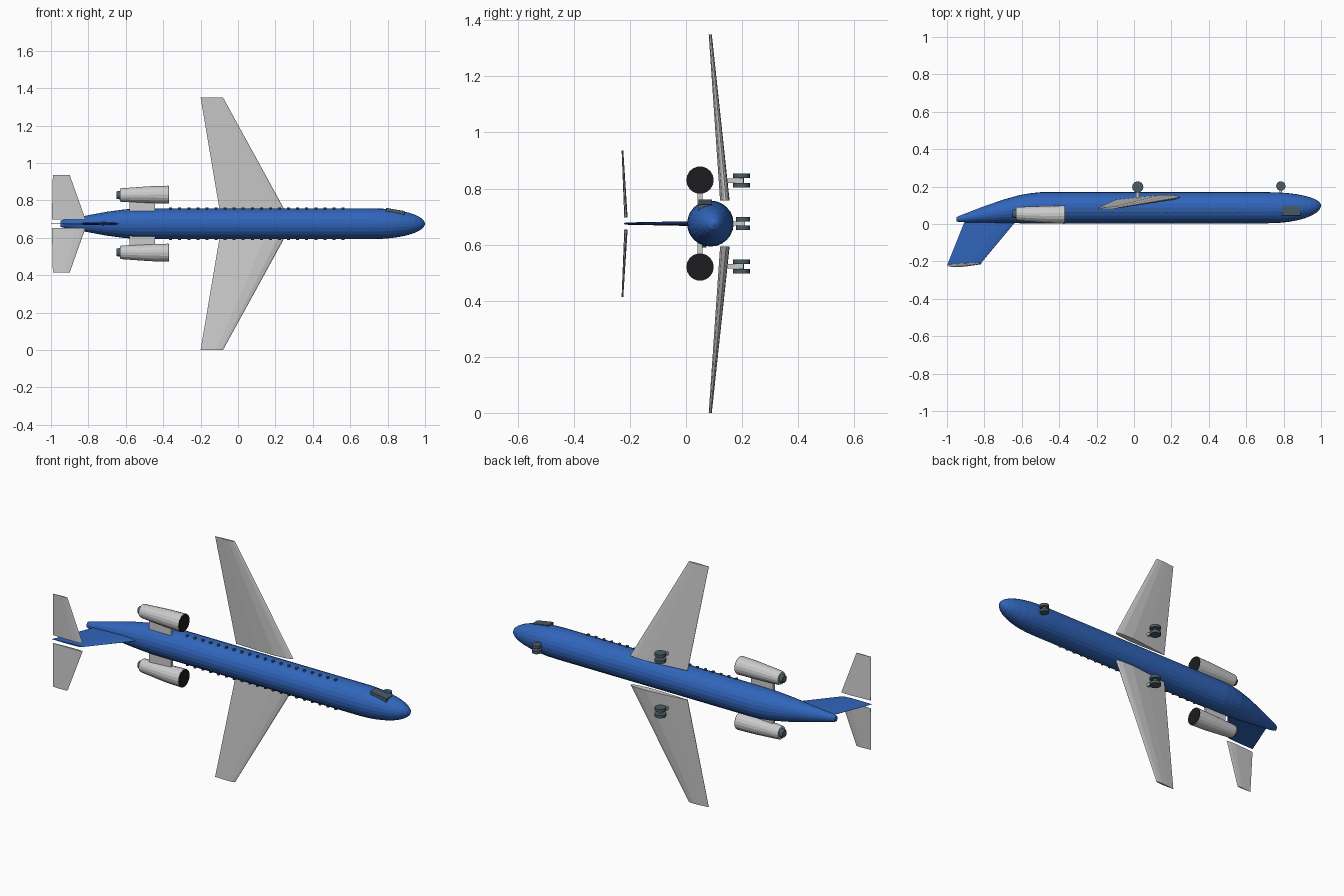
import bpy, bmesh, math
from mathutils import Vector

if "Cube" in bpy.data.objects:
    bpy.data.objects.remove(bpy.data.objects["Cube"])

CZ = 0.675  # centre plane of the aircraft (span runs along z, belly faces +y)


def material(name, rgb):
    m = bpy.data.materials.new(name)
    m.diffuse_color = (*rgb, 1)
    m.use_nodes = True
    m.node_tree.nodes["Principled BSDF"].inputs["Base Color"].default_value = m.diffuse_color
    return m


BLUE = material("blue_paint", (0.03, 0.13, 0.5))
DARK = material("dark_grey", (0.07, 0.11, 0.13))
BLACK = material("black", (0.012, 0.012, 0.014))


def loft(name, rings, mat=None):
    """Skin a list of equal-length point rings and cap both ends."""
    bm = bmesh.new()
    vs = [[bm.verts.new(p) for p in r] for r in rings]
    n = len(vs[0])
    for a, b in zip(vs, vs[1:]):
        for i in range(n):
            j = (i + 1) % n
            bm.faces.new((a[i], a[j], b[j], b[i]))
    bm.faces.new(vs[0])
    bm.faces.new(vs[-1])
    bmesh.ops.recalc_face_normals(bm, faces=bm.faces)
    me = bpy.data.meshes.new(name)
    bm.to_mesh(me)
    bm.free()
    ob = bpy.data.objects.new(name, me)
    bpy.context.collection.objects.link(ob)
    if mat:
        me.materials.append(mat)
    return ob


def ring_x(x, y, z, ry, rz, n):
    """Ellipse across the x axis."""
    return [(x, y + ry * math.cos(2 * math.pi * i / n),
             z + rz * math.sin(2 * math.pi * i / n)) for i in range(n)]


def disc_z(name, x, y, z0, z1, r, mat, n=16):
    """Cylinder along z."""
    return loft(name, [[(x + r * math.cos(2 * math.pi * i / n),
                         y + r * math.sin(2 * math.pi * i / n), z)
                        for i in range(n)] for z in (z0, z1)], mat)


def box(name, lo, hi, mat=None):
    return loft(name, [[(lo[0], lo[1], z), (hi[0], lo[1], z),
                        (hi[0], hi[1], z), (lo[0], hi[1], z)]
                       for z in (lo[2], hi[2])], mat)


# chord fraction (0 = trailing, 1 = leading) and half thickness factor
FOIL = [(0, 0.08), (0.4, 0.7), (0.7, 1), (0.9, 0.75), (0.98, 0.35)]


def foil_xy(x_te, x_le, y_te, y_le, thick):
    def pt(c, s):
        return (x_te + (x_le - x_te) * c, y_te + (y_le - y_te) * c + s * thick / 2)
    return ([pt(c, t) for c, t in FOIL] + [pt(1, 0)]
            + [pt(c, -t) for c, t in reversed(FOIL)])


# fuselage: x, top y, belly y, half width
stations = [(-0.95, 0.014, 0.036, 0.016), (-0.93, 0.010, 0.045, 0.022),
            (-0.82, 0.007, 0.088, 0.042), (-0.70, 0.005, 0.130, 0.064),
            (-0.61, 0.004, 0.155, 0.076), (-0.55, 0.004, 0.165, 0.081),
            (-0.50, 0.004, 0.170, 0.082)]
for k in range(9):
    t = math.radians(k * 10.8)
    f = math.cos(t)
    yc = 0.087 + 0.013 * (1 - f)
    stations.append((0.72 + 0.28 * math.sin(t), yc - 0.083 * f, yc + 0.083 * f, 0.082 * f))
stations.append((1.0, 0.097, 0.103, 0.003))
loft("fuselage", [ring_x(x, (a + b) / 2, CZ, (b - a) / 2, w, 24)
                  for x, a, b, w in stations], BLUE)

# tail fin
fin = []
for x_te, x_le, y_te, y_le, th in ((-0.895, -0.61, 0.04, 0.04, 0.018),
                                   (-1.0, -0.82, -0.222, -0.212, 0.008)):
    prof = foil_xy(x_te, x_le, 0, 0, th)
    fin.append([(x, y_te + (y_le - y_te) * (x - x_te) / (x_le - x_te), CZ + t)
                for x, t in prof])
loft("tail_fin", fin, BLUE)

for side, s in (("left", 1), ("right", -1)):
    # main wing
    loft(f"{side}_wing", [
        [(x, y, CZ + s * 0.082) for x, y in foil_xy(-0.10, 0.245, 0.128, 0.143, 0.034)],
        [(x, y, CZ + s * 0.675) for x, y in foil_xy(-0.20, -0.08, 0.083, 0.088, 0.011)]])
    # tailplane
    loft(f"{side}_tailplane", [
        [(x, y, CZ + s * 0.022) for x, y in foil_xy(-0.995, -0.815, -0.217, -0.213, 0.012)],
        [(x, y, CZ + s * 0.261) for x, y in foil_xy(-0.99, -0.90, -0.228, -0.226, 0.006)]])

    # engine nacelle, intake, nozzle and pylon
    ez = CZ + s * 0.155
    rear = CZ + s * 0.153
    loft(f"{side}_nacelle", [ring_x(-0.632, 0.055, rear, 0.034, 0.034, 18),
                             ring_x(-0.622, 0.054, rear, 0.037, 0.037, 18),
                             ring_x(-0.47, 0.051, ez, 0.046, 0.046, 18),
                             ring_x(-0.372, 0.050, ez, 0.049, 0.049, 18)])
    loft(f"{side}_intake", [ring_x(-0.375, 0.05, ez, 0.048, 0.048, 18),
                            ring_x(-0.369, 0.05, ez, 0.048, 0.048, 18)], BLACK)
    loft(f"{side}_nozzle", [ring_x(-0.62, 0.055, rear, 0.026, 0.026, 18),
                            ring_x(-0.65, 0.055, rear, 0.020, 0.020, 18)], DARK)
    za, zb = sorted((CZ + s * 0.06, CZ + s * 0.12))
    box(f"{side}_pylon", (-0.58, 0.041, za), (-0.445, 0.058, zb))

    # main landing gear
    gz = CZ + s * 0.153
    box(f"{side}_gear_strut", (0.012, 0.135, gz - 0.008), (0.028, 0.205, gz + 0.008))
    disc_z(f"{side}_gear_axle", 0.02, 0.198, gz - 0.01, gz + 0.01, 0.008, DARK, 8)
    for k, d in enumerate((-0.017, 0.017)):
        disc_z(f"{side}_gear_wheel_{k}", 0.02, 0.198, gz + d - 0.008, gz + d + 0.008,
               0.030, DARK)

    # cabin windows
    for i in range(20):
        x = -0.36 + i * 0.0485
        z = CZ + s * 0.079
        disc_z(f"{side}_window_{i}", x, 0.065, z - 0.007, z + 0.007, 0.008, DARK, 8)

# nose gear
box("nose_gear_strut", (0.778, 0.14, CZ - 0.007), (0.792, 0.21, CZ + 0.007))
for k, d in enumerate((-0.015, 0.015)):
    disc_z(f"nose_gear_wheel_{k}", 0.785, 0.203, CZ + d - 0.008, CZ + d + 0.008, 0.025, DARK)
disc_z("nose_gear_axle", 0.785, 0.203, CZ - 0.01, CZ + 0.01, 0.007, DARK, 8)

# cockpit window panel, tilted to follow the nose
loft("cockpit_window", [[(0.79, y, 0.735), (0.89, y, 0.715),
                         (0.89, y, 0.743), (0.79, y, 0.760)]
                        for y in (0.045, 0.093)], DARK)
